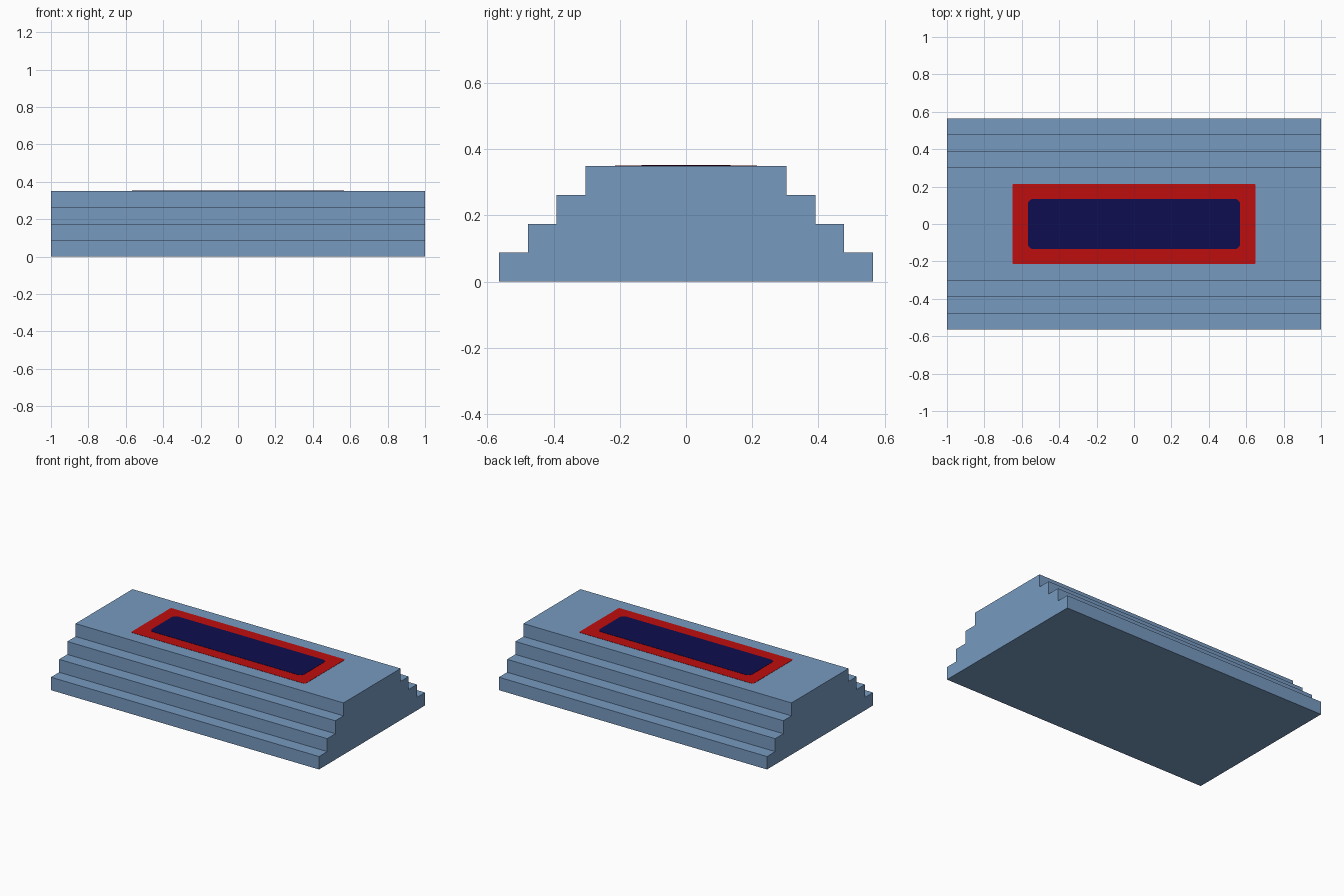
import bpy, bmesh, math

cube = bpy.data.objects.get("Cube")
if cube:
    bpy.data.objects.remove(cube, do_unlink=True)


def material(name, rgb):
    m = bpy.data.materials.new(name)
    m.use_nodes = True
    colour = (*rgb, 1.0)
    m.diffuse_color = colour
    m.node_tree.nodes["Principled BSDF"].inputs["Base Color"].default_value = colour
    return m


stone_blue = material("stone blue", (0.184, 0.323, 0.527))
red = material("red", (0.515, 0.004, 0.004))
navy = material("navy", (0.004, 0.004, 0.08))


def prism(name, outline, offset, mat):
    """Extrude a closed outline of 3D points along an offset."""
    bm = bmesh.new()
    face = bm.faces.new([bm.verts.new(p) for p in outline])
    ext = bmesh.ops.extrude_face_region(bm, geom=[face])
    verts = [g for g in ext["geom"] if isinstance(g, bmesh.types.BMVert)]
    bmesh.ops.translate(bm, verts=verts, vec=offset)
    bmesh.ops.recalc_face_normals(bm, faces=bm.faces)
    mesh = bpy.data.meshes.new(name)
    bm.to_mesh(mesh)
    bm.free()
    mesh.materials.append(mat)
    obj = bpy.data.objects.new(name, mesh)
    bpy.context.collection.objects.link(obj)
    return obj


def rounded_rectangle(hx, hy, r, z, segments=6):
    points = []
    for i, (sx, sy) in enumerate([(1, 1), (-1, 1), (-1, -1), (1, -1)]):
        for k in range(segments + 1):
            a = math.pi / 2 * (i + k / segments)
            points.append((sx * (hx - r) + r * math.cos(a),
                           sy * (hy - r) + r * math.sin(a), z))
    return points


# Stepped platform: staircase profile on front and back, extruded along x
STEPS, RISE, TREAD, HALF_DEPTH = 4, 0.0873, 0.087, 0.565
TOP = STEPS * RISE
side = []
for i in range(STEPS):
    y = HALF_DEPTH - i * TREAD
    side += [(y, i * RISE), (y, (i + 1) * RISE)]
profile = side + [(-y, z) for y, z in reversed(side)]
prism("stepped_platform", [(-1, y, z) for y, z in profile], (2, 0, 0), stone_blue)

# Carpet: red border with a navy rounded centre panel on top
prism("carpet_border", rounded_rectangle(0.65, 0.214, 0.008, TOP), (0, 0, 0.0015), red)
prism("carpet_centre", rounded_rectangle(0.568, 0.134, 0.03, TOP + 0.0015),
      (0, 0, 0.0015), navy)
